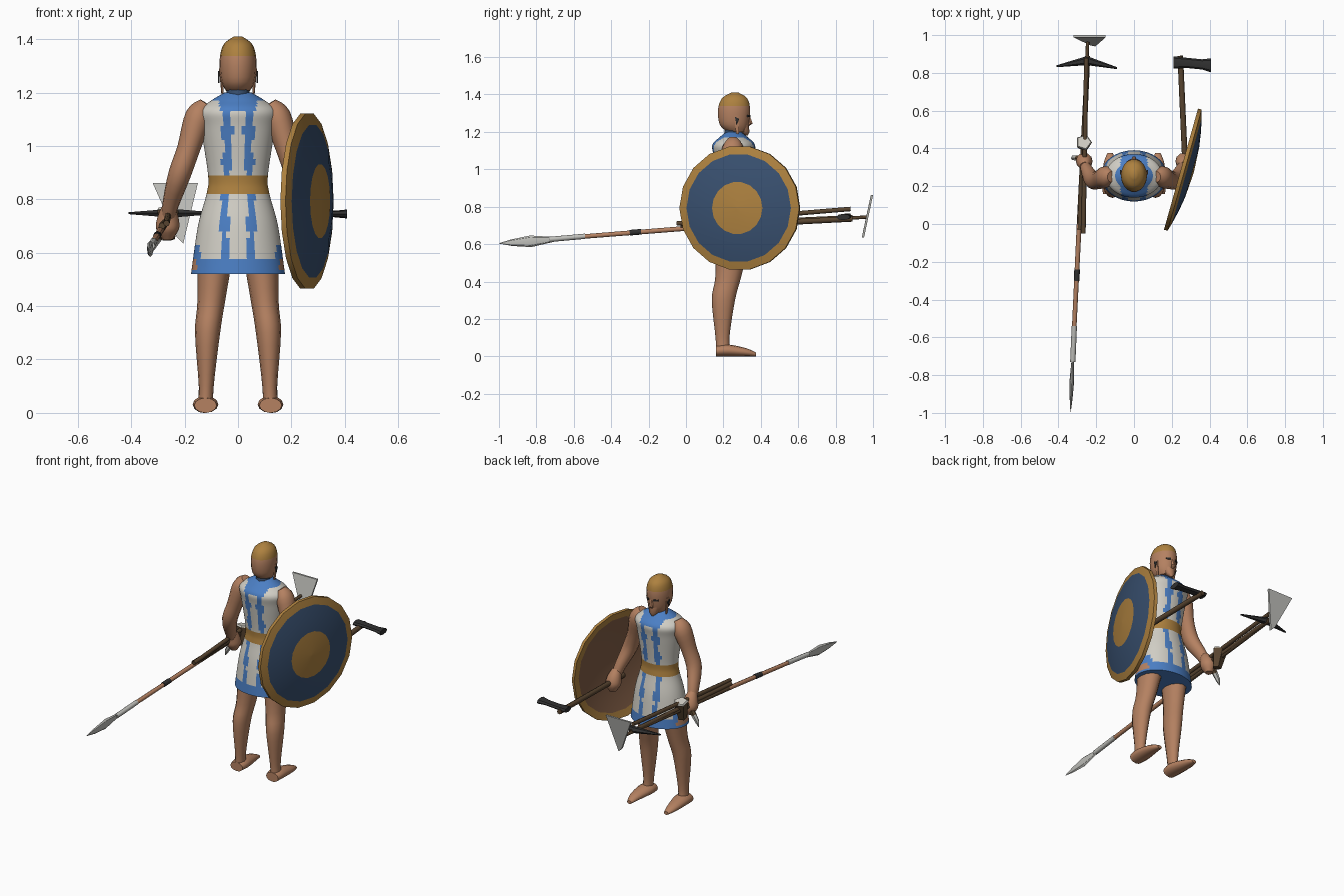
import bpy, bmesh, math
from mathutils import Vector

if "Cube" in bpy.data.objects:
    bpy.data.objects.remove(bpy.data.objects["Cube"])


def material(name, red, green, blue):
    mat = bpy.data.materials.new(name)
    mat.use_nodes = True
    mat.diffuse_color = (red, green, blue, 1)
    shader = mat.node_tree.nodes["Principled BSDF"]
    shader.inputs["Base Color"].default_value = mat.diffuse_color
    return mat


SKIN = material("skin", .46, .22, .12)
GOLD = material("gold", .42, .22, .05)
NAVY = material("navy", .04, .08, .16)
BLUE = material("blue", .07, .21, .55)
LINEN = material("linen", .64, .62, .56)
IRON = material("iron", .03, .03, .03)
WOOD = material("dark wood", .1, .06, .03)
STEEL = material("steel", .52, .52, .49)
LEATHER = material("leather", .22, .11, .06)


def finish(name, bm, paint, sharp_angle):
    """Make the object; paint is a material or a function of a face centre."""
    bmesh.ops.recalc_face_normals(bm, faces=bm.faces)
    mesh = bpy.data.meshes.new(name)
    slots = []
    for face in bm.faces:
        mat = paint(face.calc_center_median()) if callable(paint) else paint
        if mat not in slots:
            slots.append(mat)
            mesh.materials.append(mat)
        face.material_index = slots.index(mat)
    bm.to_mesh(mesh)
    bm.free()
    part = bpy.data.objects.new(name, mesh)
    bpy.context.collection.objects.link(part)
    bpy.ops.object.select_all(action='DESELECT')
    part.select_set(True)
    bpy.context.view_layer.objects.active = part
    bpy.ops.object.shade_smooth_by_angle(angle=math.radians(sharp_angle))


def curved(rings, steps):
    """Pass a smooth curve through the rings, positions and radii alike."""
    rings = [Vector(ring) for ring in rings]
    padded = [rings[0], *rings, rings[-1]]
    result = []
    for before, start, end, after in zip(padded, padded[1:], padded[2:], padded[3:]):
        leave, arrive = (end - before) / 2, (after - start) / 2
        for step in range(steps):
            t = step / steps
            bend = (leave * (1 - t) - arrive * t) * t * (1 - t)
            ease = t * t * (3 - 2 * t)
            result.append(start.lerp(end, ease) + bend)
    return result + [rings[-1]]


def tube(name, rings, paint, sides=10, axis=None, wide=1, tall=1, sharp_angle=50):
    """Loft rings (x, y, z, radius); a given axis keeps all rings parallel."""
    centres = [Vector(ring[:3]) for ring in rings]
    whole = Vector(axis or centres[-1] - centres[0]).normalized()
    ref = Vector((0, 1, 0)) if abs(whole.z) > .7 else Vector((0, 0, 1))
    bm = bmesh.new()
    loops = []
    for i, centre in enumerate(centres):
        along = whole
        if not axis:
            along = (centres[min(i + 1, len(rings) - 1)] - centres[max(i - 1, 0)]).normalized()
        across = ref.cross(along).normalized()
        upward = along.cross(across)
        radius = rings[i][3]
        loop = []
        for k in range(sides):
            turn = math.tau * k / sides
            offset = across * wide * math.cos(turn) + upward * tall * math.sin(turn)
            loop.append(bm.verts.new(centre + offset * radius))
        loops.append(loop)
    for low, high in zip(loops, loops[1:]):
        for k in range(sides):
            bm.faces.new((low[k - 1], low[k], high[k], high[k - 1]))
    bm.faces.new(loops[0])
    bm.faces.new(loops[-1])
    finish(name, bm, paint, sharp_angle)


def rod(name, start, end, radius, paint):
    tube(name, [(*start, radius), (*end, radius)], paint, sides=8)


def plate(name, outline, depth, paint):
    """Extrude a flat outline along a depth vector."""
    bm = bmesh.new()
    face = bm.faces.new([bm.verts.new(point) for point in outline])
    grown = bmesh.ops.extrude_face_region(bm, geom=[face])["geom"]
    moved = [item for item in grown if isinstance(item, bmesh.types.BMVert)]
    bmesh.ops.translate(bm, vec=depth, verts=moved)
    finish(name, bm, paint, 0)


UP, DOWN, FORWARD = (0, 0, 1), (0, 0, -1), (0, 1, 0)


# Tunic with hem, belt, wavy stripes and collar
def tunic_paint(c):
    x = abs(c.x)
    if c.z < .57:
        return SKIN if x > .155 and c.z > .53 else BLUE
    if .82 < c.z < .89:
        return GOLD
    if c.z > 1.17 or (c.z > 1.13 and x < .07):
        return BLUE
    wave = .01 * math.sin(c.z * 55)
    middle = .05 if c.z < .82 else .04
    striped = abs(x - middle) < .016 + wave / 2
    return BLUE if striped or (c.z < .62 and x > .14) else LINEN


outline = [(.52, .176), (.7, .15), (.82, .118), (.89, .112), (1.06, .138),
           (1.13, .148), (1.17, .1), (1.2, .05)]
tunic_rings = [(0, .255, z, width) for z, width in outline]
tube("tunic", curved(tunic_rings, 8), tunic_paint, sides=64, axis=UP, tall=.77)

# Neck and head with cap
rod("neck", (0, .245, 1.17), (0, .255, 1.26), .043,
    NAVY)
head = [(.27, 1.2, .04), (.257, 1.24, .062), (.257, 1.32, .069), (.26, 1.38, .054), (.262, 1.41, .015)]
tube("head", curved([(0, *ring) for ring in head], 4),
     lambda c: GOLD if c.z > 1.34 else SKIN, sides=18, axis=UP, tall=1.26)
tube("nose", [(0, .33, 1.3, .007), (0, .345, 1.245, .013), (0, .33, 1.23, .007)],
     SKIN, sides=6, axis=DOWN)
tube("beard", [(0, .3, 1.24, .04), (0, .315, 1.2, .027), (0, .325, 1.18, .006)],
     SKIN, sides=8, axis=DOWN, tall=.9)

for sign, side in ((1, "left"), (-1, "right")):

    def limb(part, rings, **options):
        mirrored = [(sign * x, y, z, radius) for x, y, z, radius in rings]
        tube(f"{side}_{part}", curved(mirrored, 4), SKIN, sides=12, **options)

    # Legs and feet
    limb("leg", [(.085, .25, .6, .068), (.1, .225, .42, .052), (.114, .2, .3, .047),
                 (.119, .195, .1, .028), (.122, .2, .02, .03)], axis=DOWN, tall=1.32)
    limb("foot", [(.122, .16, .028, .028), (.122, .22, .032, .032),
                  (.128, .32, .022, .022), (.126, .375, .01, .01)], axis=FORWARD, wide=1.5)

    # Arms and hands
    limb("arm", [(.12, .25, 1.16, .025), (.148, .25, 1.11, .05), (.185, .235, .99, .043),
                 (.22, .235, .89, .042), (.25, .285, .79, .032), (.26, .31, .74, .026)],
         tall=1.15)
    limb("hand", [(.26, .305, .77, .026), (.262, .325, .73, .04),
                  (.264, .335, .69, .043), (.264, .34, .65, .02)])

    # Face details
    tube(side + "_sidelock", [(sign * .063, .27, 1.29, .008), (sign * .058, .275, 1.19, .004)],
         SKIN, sides=6, axis=DOWN, tall=2)
    plate(side + "_eye", [(sign * x, y, z) for x, y in ((.016, .338), (.04, .325))
                          for z in ((1.28, 1.29) if x < .03 else (1.29, 1.28))],
          (0, .006, 0), IRON)
    plate(side + "_ear_opening", [(sign * .07, .262, 1.28), (sign * .07, .285, 1.27),
                                  (sign * .07, .27, 1.235)], (sign * .004, 0, 0), IRON)

# Round domed shield on the left arm
CENTRE = Vector((.268, .285, .793))
FACING = Vector((.96, -.27, 0)).normalized()
RIM = .333


def dome(radius):
    return .05 * (1 - (radius / RIM) ** 2)


def shield_paint(c):
    height = (c - CENTRE).dot(FACING)
    radius = (c - CENTRE - FACING * height).length
    if radius > .285:
        return GOLD
    if height < dome(radius) - .01:
        return LEATHER
    return GOLD if radius < .14 else NAVY


radii = [.005, .14, .22, .29, RIM]
layers = [(r, dome(r) - .02) for r in radii] + [(r, dome(r)) for r in reversed(radii)]
tube("shield", [(*(CENTRE + FACING * height), r) for r, height in layers],
     shield_paint, sides=18, axis=FACING, sharp_angle=35)

# Spear
tube("spear_shaft", [(-.318, -.58, .638, .012), (-.29, 0, .684, .013), (-.245, .97, .745, .009)],
     lambda c: SKIN if c.y < 0 else WOOD, sides=8)
rod("spear_binding", (-.304, -.3, .661), (-.301, -.24, .666), .015, IRON)
rod("spear_socket", (-.316, -.54, .642), (-.324, -.73, .625), .014, STEEL)
tube("spear_head", [(-.324, -.7, .626, .012), (-.329, -.83, .615, .031), (-.333, -.93, .608, .018),
                    (-.336, -1, .604, .001)], STEEL, sides=8, wide=.4, sharp_angle=30)

# Pick and axe in the right hand
rod("pick_handle", (-.268, -.05, .71), (-.252, .88, .788), .012, WOOD)
rod("axe_handle", (-.285, -.03, .7), (-.245, .89, .742), .013, WOOD)
tube("pick_head", [(-.41, .835, .748, .005), (-.25, .865, .748, .024), (-.09, .825, .748, .005)],
     IRON, sides=6, tall=.8, sharp_angle=30)
plate("axe_blade", [(-.32, .988, .862), (-.15, .988, .862), (-.205, .94, .635), (-.23, .945, .66)],
      (0, .012, 0), STEEL)

# Sheath with pale cap and a short blade by the right hand
sheath_top = Vector((-.266, .432, .756))
tube("sheath", [(-.262, .41, .65, .026), (*sheath_top, .044)], WOOD, sides=5, sharp_angle=0)
tube("sheath_cap", [(*sheath_top, .044), (-.266, .434, .765, .038)],
     LINEN, sides=5, sharp_angle=0)
tube("short_blade", [(-.27, .35, .7, .016), (-.3, .35, .655, .016),
                     (-.322, .35, .62, .013), (-.332, .35, .59, .002)],
     lambda c: WOOD if c.z > .66 else STEEL, sides=6)

# Hatchet in the left hand
rod("hatchet_handle", (.275, .22, .7), (.245, .89, .735), .015, WOOD)
tube("hatchet_head", [(.21, .855, .745, .033), (.28, .853, .745, .027),
                      (.36, .845, .745, .027), (.408, .84, .745, .037)],
     IRON, sides=8, axis=(1, 0, 0), tall=.45, sharp_angle=30)
